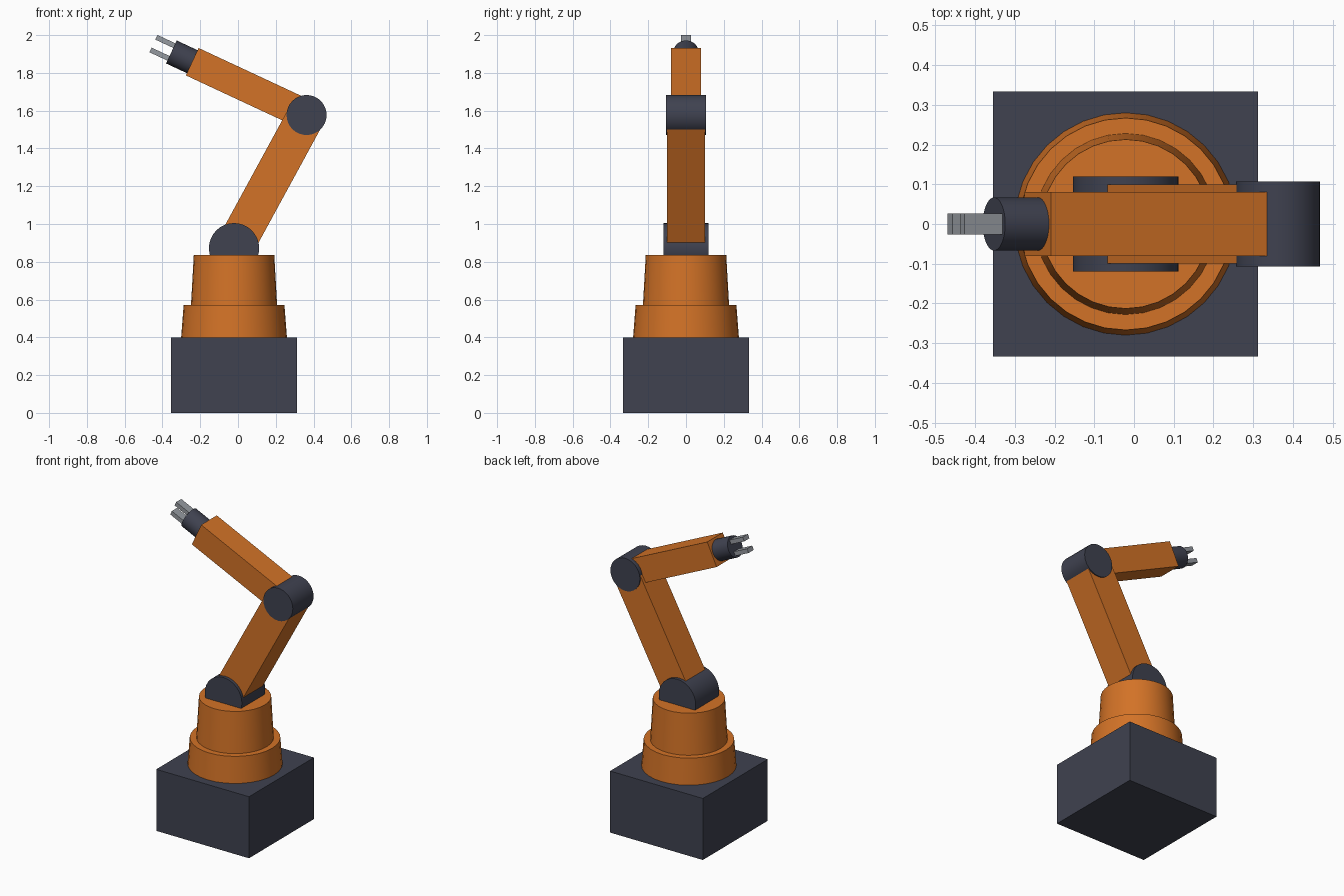
import bpy
from math import radians, pi
from mathutils import Vector, Matrix

if "Cube" in bpy.data.objects:
    bpy.data.objects.remove(bpy.data.objects["Cube"], do_unlink=True)


def material(name, rgb):
    mat = bpy.data.materials.new(name)
    mat.use_nodes = True
    color = (*rgb, 1)
    mat.diffuse_color = color
    mat.node_tree.nodes["Principled BSDF"].inputs["Base Color"].default_value = color
    return mat


orange = material("orange_paint", (0.65, 0.17, 0.02))
dark = material("dark_housing", (0.05, 0.054, 0.08))
steel = material("steel", (0.3, 0.32, 0.35))


def finish(name, mat, frame, smooth=False):
    obj = bpy.context.object
    obj.name = name
    obj.data.materials.append(mat)
    obj.matrix_world = frame
    if smooth:
        bpy.ops.object.shade_smooth_by_angle(angle=radians(30))
    return obj


def box(name, mat, size, frame):
    bpy.ops.mesh.primitive_cube_add(size=1)
    bpy.context.object.data.transform(Matrix.Diagonal((*size, 1)))
    return finish(name, mat, frame)


def drum(name, mat, r_bottom, r_top, depth, frame):
    bpy.ops.mesh.primitive_cone_add(vertices=32, radius1=r_bottom, radius2=r_top, depth=depth)
    return finish(name, mat, frame, smooth=True)


def along(joint, tilt, distance, offset=0):
    """Frame whose z runs along a link tilted from vertical, placed from its joint."""
    return (Matrix.Translation(joint) @ Matrix.Rotation(tilt, 4, "Y")
            @ Matrix.Translation((offset, 0, distance)))


AXIS_X = -0.021
shoulder = Vector((AXIS_X, 0, 0.872))
elbow = Vector((0.363, 0, 1.577))
across = Matrix.Rotation(pi / 2, 4, "X")

# Pedestal and stacked turntable
box("pedestal", dark, (0.667, 0.667, 0.4), Matrix.Translation((AXIS_X, 0, 0.2)))
for name, r_bottom, r_top, low, high in (("turntable_lower", 0.28, 0.267, 0.4, 0.57),
                                         ("turntable_upper", 0.228, 0.213, 0.57, 0.837)):
    drum(name, orange, r_bottom, r_top, high - low,
         Matrix.Translation((AXIS_X, 0, (low + high) / 2)))

# Joint barrels lying across the arm
drum("shoulder_joint", dark, 0.133, 0.133, 0.24, Matrix.Translation(shoulder) @ across)
drum("elbow_joint", dark, 0.106, 0.106, 0.213, Matrix.Translation(elbow) @ across)

# Arm links
reach = elbow - shoulder
upper_tilt = Vector((0, 1)).angle_signed(Vector((reach.x, reach.z)))
fore_tilt = radians(-65)
box("upper_arm", orange, (0.2, 0.2, 0.733), along(shoulder, upper_tilt, 0.453))
box("forearm", orange, (0.16, 0.16, 0.6), along(elbow, fore_tilt, 0.368))

# Wrist and two gripper fingers
drum("wrist", dark, 0.067, 0.067, 0.133, along(elbow, fore_tilt, 0.723))
for name, side in (("upper_finger", 1), ("lower_finger", -1)):
    box(name, steel, (0.027, 0.053, 0.133), along(elbow, fore_tilt, 0.828, side * 0.037))
